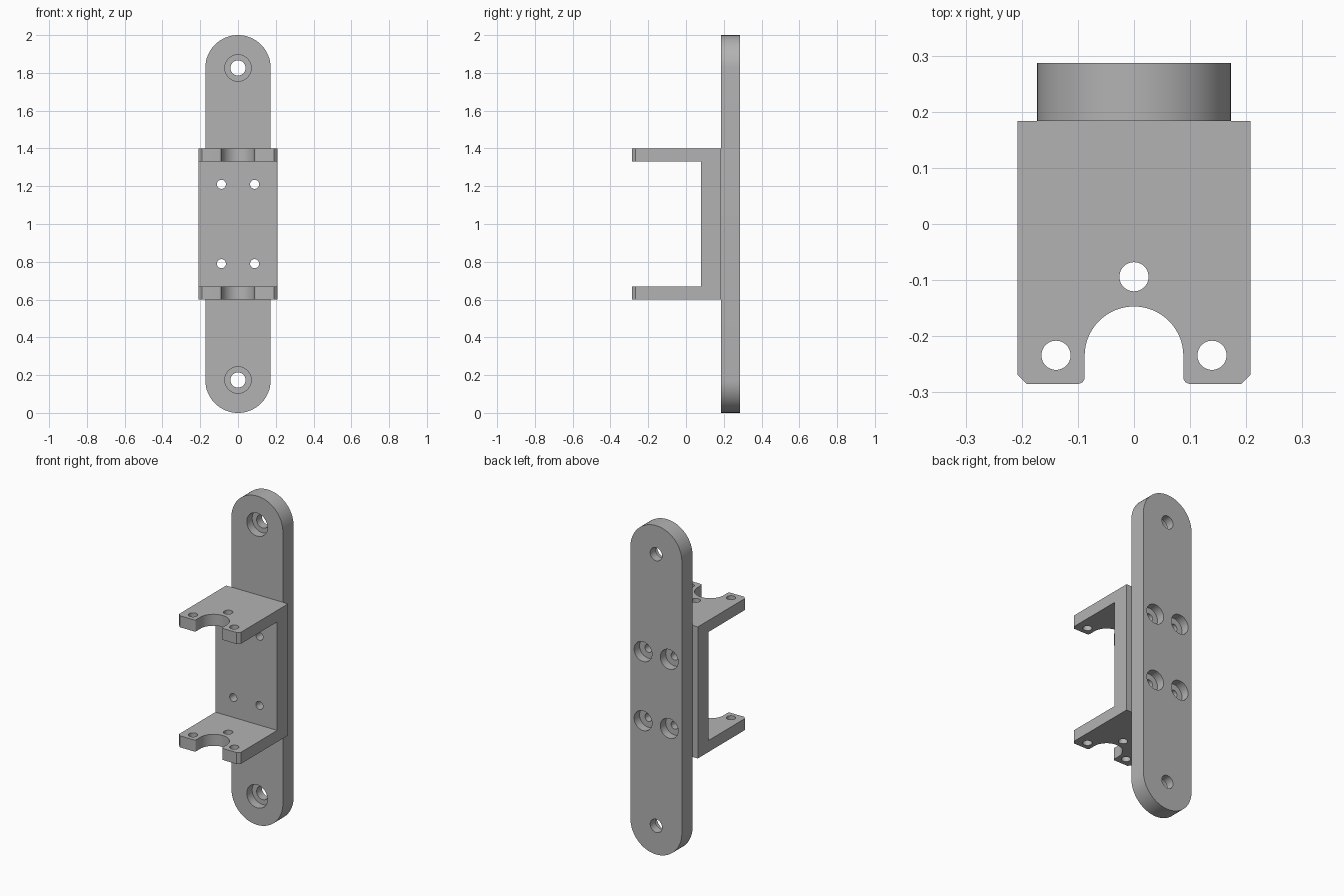
import bpy, bmesh, math
from mathutils import Matrix, Vector

if "Cube" in bpy.data.objects:
    bpy.data.objects.remove(bpy.data.objects["Cube"], do_unlink=True)

grey = bpy.data.materials.new("plain_grey")
grey.use_nodes = True
colour = (0.45, 0.45, 0.45, 1)
grey.diffuse_color = colour
grey.node_tree.nodes["Principled BSDF"].inputs["Base Color"].default_value = colour


def make_object(name, bm):
    bmesh.ops.recalc_face_normals(bm, faces=bm.faces)
    mesh = bpy.data.meshes.new(name)
    bm.to_mesh(mesh)
    bm.free()
    mesh.materials.append(grey)
    obj = bpy.data.objects.new(name, mesh)
    bpy.context.collection.objects.link(obj)
    return obj


def extrude(bm, points, direction):
    """Closed outline swept along a vector."""
    face = bm.faces.new([bm.verts.new(p) for p in points])
    swept = bmesh.ops.extrude_face_region(bm, geom=[face])["geom"]
    verts = [v for v in swept if isinstance(v, bmesh.types.BMVert)]
    bmesh.ops.translate(bm, verts=verts, vec=direction)


def arc(cx, cy, r, start, end, steps):
    angles = [math.radians(start + (end - start) * i / steps) for i in range(steps + 1)]
    return [(cx + r * math.cos(a), cy + r * math.sin(a)) for a in angles]


def drill(bm, start, end, radius):
    """Cylinder between two points."""
    start, end = Vector(start), Vector(end)
    axis = end - start
    turn = axis.to_track_quat("Z", "Y").to_matrix().to_4x4()
    bmesh.ops.create_cone(bm, cap_ends=True, segments=40, radius1=radius, radius2=radius,
                          depth=axis.length,
                          matrix=Matrix.Translation((start + end) / 2) @ turn)


def cut(target, bm):
    """Subtract a shape from the target and apply the result."""
    cutter = make_object("cutter", bm)
    cutter.hide_render = True
    mod = target.modifiers.new("cut", "BOOLEAN")
    mod.operation, mod.solver, mod.object = "DIFFERENCE", "EXACT", cutter
    mod.use_self = True
    bpy.ops.object.select_all(action="DESELECT")
    bpy.context.view_layer.objects.active = target
    target.select_set(True)
    bpy.ops.object.modifier_apply(modifier=mod.name)
    bpy.data.objects.remove(cutter, do_unlink=True)


def smooth(obj):
    bpy.ops.object.select_all(action="DESELECT")
    bpy.context.view_layer.objects.active = obj
    obj.select_set(True)
    bpy.ops.object.shade_smooth_by_angle(angle=math.radians(25))


JOINT, BACK, FRONT, WALL = 0.184, 0.287, -0.285, 0.08
END_R = 0.173
screws = [(x, z) for x in (-0.088, 0.088) for z in (0.79, 1.21)]

# Mounting plate with rounded ends
bm = bmesh.new()
outline = arc(0, 2 - END_R, END_R, 0, 180, 32) + arc(0, END_R, END_R, 180, 360, 32)
extrude(bm, [(x, JOINT, z) for x, z in outline], (0, BACK - JOINT, 0))
plate = make_object("mounting_plate", bm)

# End holes sunk from the front, bracket screw holes sunk from the back
bm = bmesh.new()
for z in (0.174, 1.826):
    drill(bm, (0, 0.1, z), (0, 0.4, z), 0.04)
    drill(bm, (0, 0.1, z), (0, JOINT + 0.052, z), 0.07)
for x, z in screws:
    drill(bm, (x, 0.1, z), (x, 0.4, z), 0.024)
    drill(bm, (x, BACK - 0.052, z), (x, 0.4, z), 0.06)
cut(plate, bm)
smooth(plate)

# U-shaped bracket from its side profile
HALF, LOW, HIGH, ARM = 0.208, 0.6, 1.4, 0.07
profile = [(JOINT, LOW), (FRONT, LOW), (FRONT, LOW + ARM), (WALL, LOW + ARM),
           (WALL, HIGH - ARM), (FRONT, HIGH - ARM), (FRONT, HIGH), (JOINT, HIGH)]
bm = bmesh.new()
extrude(bm, [(-HALF, y, z) for y, z in profile], (2 * HALF, 0, 0))
bracket = make_object("bracket", bm)

# Round slot with eased mouth, clipped corners, arm holes and screw holes
SLOT, EASE, CLIP = 0.088, 0.012, 0.017
bm = bmesh.new()
mouth = arc(SLOT + EASE, FRONT + EASE, EASE, 270, 180, 6)
slot = mouth + arc(0, -0.235, SLOT, 0, 180, 32) + [(-x, y) for x, y in reversed(mouth)]
slot = [(SLOT + EASE, FRONT - 0.1)] + slot + [(-SLOT - EASE, FRONT - 0.1)]
extrude(bm, [(x, y, 0.5) for x, y in slot], (0, 0, 1))
for s in (-1, 1):
    corner = [(HALF - CLIP - 0.05, FRONT - 0.05), (HALF + 0.05, FRONT - 0.05),
              (HALF + 0.05, FRONT + CLIP + 0.05)]
    extrude(bm, [(s * x, y, 0.5) for x, y in corner], (0, 0, 1))
for x, y in ((0, -0.094), (-0.139, -0.234), (0.139, -0.234)):
    drill(bm, (x, y, 0.5), (x, y, 1.5), 0.026)
for x, z in screws:
    drill(bm, (x, 0, z), (x, 0.3, z), 0.024)
cut(bracket, bm)
smooth(bracket)
